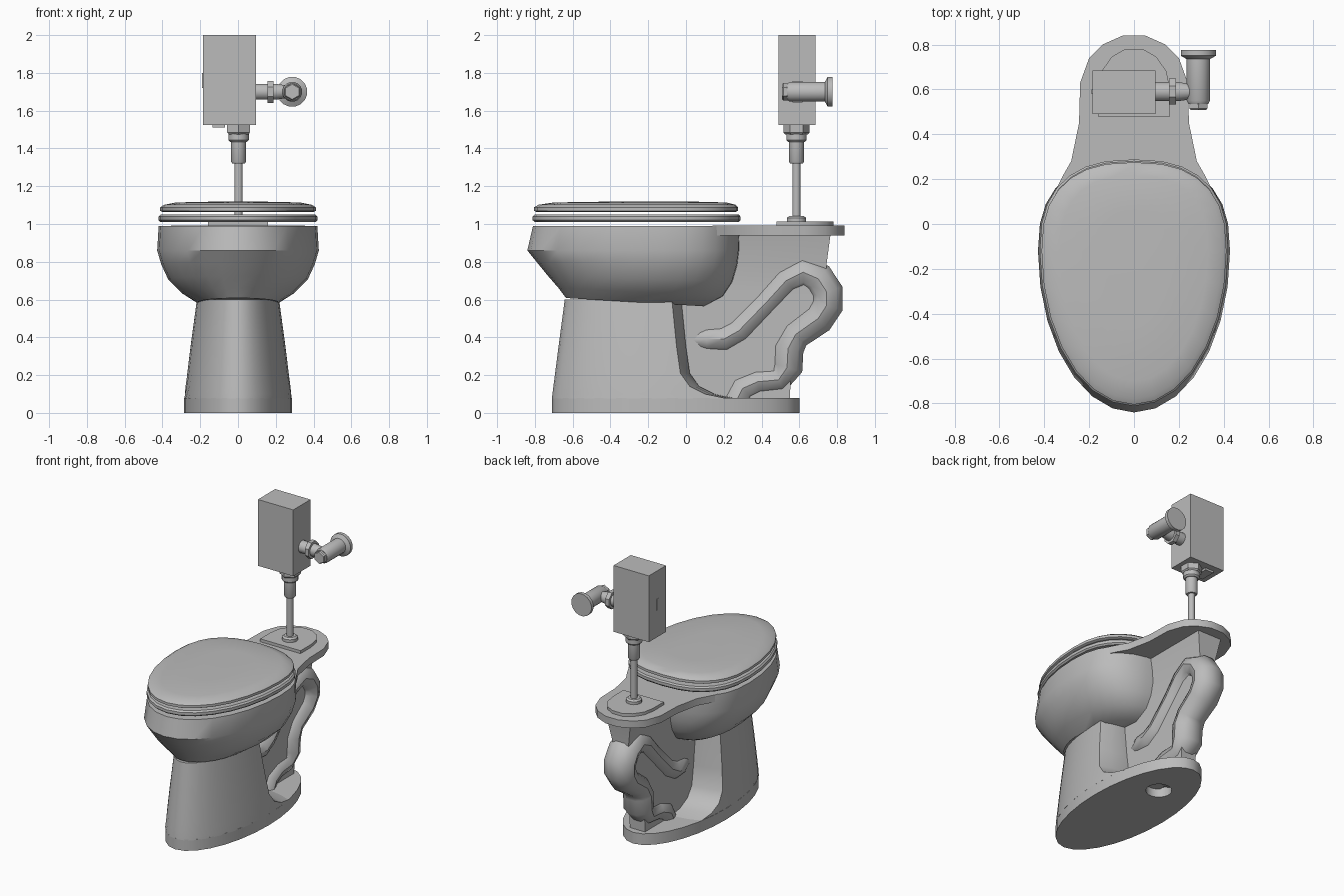
import bpy, bmesh, math
from mathutils import Vector

grey = bpy.data.materials.new("ceramic_grey")
grey.diffuse_color = (0.5, 0.5, 0.5, 1)


def finish(name, bm, angle=32):
    bmesh.ops.recalc_face_normals(bm, faces=bm.faces)
    me = bpy.data.meshes.new(name)
    bm.to_mesh(me)
    bm.free()
    me.materials.append(grey)
    ob = bpy.data.objects.new(name, me)
    bpy.context.collection.objects.link(ob)
    bpy.ops.object.select_all(action='DESELECT')
    ob.select_set(True)
    bpy.context.view_layer.objects.active = ob
    bpy.ops.object.shade_smooth_by_angle(angle=math.radians(angle))
    return ob


def loft(name, rings, closed=False, angle=32):
    """Skin a list of equal-length rings; closed joins last ring to first."""
    bm = bmesh.new()
    vs = [[bm.verts.new(p) for p in r] for r in rings]
    n = len(vs[0])
    pairs = list(zip(vs, vs[1:])) + ([(vs[-1], vs[0])] if closed else [])
    for a, b in pairs:
        for i in range(n):
            j = (i + 1) % n
            bm.faces.new((a[i], a[j], b[j], b[i]))
    if not closed:
        bm.faces.new(vs[0])
        bm.faces.new(vs[-1])
    return finish(name, bm, angle)


def egg(z, w, yf, yb, yc=-0.12, tilt=0.0, e=0.8, n=28):
    """Egg outline: elliptical front, blunter back, optional slope in y."""
    pts = []
    for i in range(n):
        t = 2 * math.pi * i / n
        c, s = math.cos(t), math.sin(t)
        k = e if s > 0 else 1
        x = w * math.copysign(abs(c) ** k, c)
        y = yc + (yb - yc) * s ** k if s > 0 else yc + (yc - yf) * s
        pts.append((x, y, z - tilt * (y + 0.25)))
    return pts


def prism(name, half, z0, z1):
    """Flat plate from the right half of an outline, mirrored in x."""
    out = half + [(-x, y) for x, y in reversed(half)]
    return loft(name, [[(x, y, z) for x, y in out] for z in (z0, z1)])


def turned(name, profile, centre, axis='Z', n=16):
    """Lathe of (distance along axis, radius) pairs."""
    rings = []
    for d, r in profile:
        ring = []
        for i in range(n):
            t = 2 * math.pi * (i + 0.5) / n
            u, v = r * math.cos(t), r * math.sin(t)
            off = {'X': (d, u, v), 'Y': (u, d, v), 'Z': (u, v, d)}[axis]
            ring.append(Vector(centre) + Vector(off))
        rings.append(ring)
    return loft(name, rings)


def box(name, lo, hi):
    rings = [[(lo[0], lo[1], z), (hi[0], lo[1], z), (hi[0], hi[1], z), (lo[0], hi[1], z)]
             for z in (lo[2], hi[2])]
    return loft(name, rings)


# Foot slab with drain hole underneath
foot = loft("foot_slab", [egg(z, 0.285, -0.71, 0.60, -0.055, e=1) for z in (0, 0.08)])
cutter = turned("drain_cutter", [(-0.05, 0.085), (0.07, 0.085)], (0, 0.25, 0), n=20)
cutter.hide_render = True
cutter.hide_viewport = True
hole = foot.modifiers.new("drain_hole", 'BOOLEAN')
hole.operation = 'DIFFERENCE'
hole.object = cutter
hole.solver = 'EXACT'


# Pedestal: elliptical front, cut off at the back and flaring into the foot
def pedestal_ring(z, w, yf, yb, cut):
    yc, b = (yf + yb) / 2, (yb - yf) / 2
    a = math.asin((cut - yc) / b)
    pts = []
    for i in range(21):
        t = math.pi - a + (math.pi + 2 * a) * i / 20
        pts.append((w * math.cos(t), yc + b * math.sin(t), z))
    x = pts[-1][0]
    return pts + [(x * k, cut + d, z) for k, d in
                  ((0.7, 0.03), (0.3, 0.05), (-0.3, 0.05), (-0.7, 0.03))]


loft("pedestal", [pedestal_ring(*r) for r in (
    (0.075, 0.285, -0.71, 0.60, 0.22), (0.10, 0.282, -0.707, 0.59, 0.10),
    (0.14, 0.278, -0.702, 0.58, 0.02), (0.21, 0.269, -0.693, 0.55, -0.03),
    (0.35, 0.252, -0.675, 0.50, -0.05), (0.60, 0.218, -0.642, 0.42, -0.075))])

# Bowl: outer shell, rim, then the basin inside
loft("bowl", [
    egg(0.585, 0.215, -0.635, 0.10, -0.25, 0.06),
    egg(0.64, 0.30, -0.675, 0.20, -0.20, 0.05),
    egg(0.71, 0.37, -0.73, 0.25, -0.16, 0.03),
    egg(0.79, 0.407, -0.79, 0.275, -0.13, 0.015),
    egg(0.86, 0.428, -0.84, 0.285),
    egg(0.99, 0.42, -0.81, 0.29),
    egg(0.99, 0.31, -0.68, 0.12),
    egg(0.90, 0.31, -0.68, 0.12),
    egg(0.78, 0.22, -0.52, 0.02),
    egg(0.70, 0.08, -0.30, -0.06, -0.16)])

# Rear deck behind the bowl
prism("rear_deck", [(0.355, 0.14), (0.32, 0.21), (0.28, 0.28), (0.245, 0.45), (0.24, 0.63),
                    (0.20, 0.74), (0.14, 0.80), (0.05, 0.84)], 0.94, 0.991)

# Central web under the deck, flaring towards the top
web_edge = ((0.06, -0.08, 0.55), (0.06, -0.05, 0.60), (0.56, -0.05, 0.61), (0.50, -0.05, 0.65),
            (0.72, 0.10, 0.74), (0.945, 0.22, 0.765))
loft("web", [[(-h, f, z), (h, f, z), (h, b, z), (-h, b, z)] for z, f, b, h in (
    (0.06, -0.08, 0.55, 0.06), (0.40, -0.08, 0.56, 0.06), (0.56, -0.05, 0.72, 0.06),
    (0.65, 0.08, 0.74, 0.06), (0.78, 0.16, 0.743, 0.065), (0.945, 0.22, 0.765, 0.095))])

# Trapway: swept tube of (y, z, radius)
path = [(-0.03, 0.37, 0.015), (0.04, 0.385, 0.05), (0.11, 0.39, 0.073), (0.20, 0.39, 0.08),
        (0.28, 0.435, 0.078), (0.43, 0.59, 0.076), (0.53, 0.70, 0.08), (0.62, 0.745, 0.088),
        (0.70, 0.71, 0.092), (0.745, 0.64, 0.093), (0.745, 0.57, 0.093), (0.70, 0.50, 0.09),
        (0.58, 0.415, 0.085), (0.54, 0.34, 0.088), (0.535, 0.24, 0.088), (0.49, 0.175, 0.075),
        (0.38, 0.165, 0.075), (0.30, 0.13, 0.08), (0.26, 0.05, 0.08)]
tube = []
for i, (y, z, r) in enumerate(path):
    a, b = path[max(i - 1, 0)], path[min(i + 1, len(path) - 1)]
    t = Vector((b[0] - a[0], b[1] - a[1])).normalized()
    tube.append([])
    for k in range(10):
        g = 2 * math.pi * k / 10
        s = r * math.sin(g)
        tube[-1].append((1.2 * r * math.cos(g), y - t.y * s, z + t.x * s))
loft("trapway", tube, angle=40)

# Seat ring and domed lid
loft("seat", [egg(1.01, 0.41, -0.80, 0.28), egg(1.02, 0.42, -0.812, 0.288),
              egg(1.04, 0.42, -0.812, 0.288), egg(1.05, 0.41, -0.80, 0.28),
              egg(1.05, 0.28, -0.62, 0.10), egg(1.01, 0.28, -0.62, 0.10)], closed=True)
loft("lid", [egg(1.063, 0.40, -0.79, 0.262), egg(1.07, 0.412, -0.805, 0.275),
             egg(1.088, 0.412, -0.805, 0.275), egg(1.102, 0.39, -0.78, 0.262),
             egg(1.114, 0.33, -0.70, 0.215), egg(1.118, 0.15, -0.45, 0.06)])

# Supply plate, pipe and couplings
prism("supply_plate", [(0.16, 0.48), (0.16, 0.60), (0.145, 0.68), (0.10, 0.745),
                       (0.04, 0.78)], 0.985, 1.012)
turned("pipe_collar", [(1.0, 0.052), (1.032, 0.052), (1.042, 0.04)], (0.003, 0.585, 0))
turned("supply_pipe", [(1.0, 0.022), (1.34, 0.022)], (0.003, 0.585, 0))
turned("pipe_sleeve", [(1.32, 0.034), (1.33, 0.04), (1.45, 0.04)], (0.003, 0.585, 0))
turned("lower_nut", [(1.435, 0.046), (1.445, 0.055), (1.485, 0.055)], (0.003, 0.585, 0))
turned("upper_nut", [(1.475, 0.06), (1.485, 0.07), (1.53, 0.07)], (0.003, 0.585, 0), n=6)

# Flush valve box with sensor stud and underside tab
box("valve_box", (-0.185, 0.49, 1.525), (0.095, 0.685, 2.0))
box("side_stud", (-0.19, 0.58, 1.72), (-0.18, 0.60, 1.80))
box("underside_tab", (-0.135, 0.53, 1.51), (-0.07, 0.64, 1.53))

# Side outlet: arm, nut, cross pipe with flange and hex cap
turned("outlet_arm", [(0.09, 0.043), (0.20, 0.043), (0.25, 0.035)], (0, 0.59, 1.70), 'X')
turned("outlet_nut", [(0.157, 0.063), (0.187, 0.063)], (0, 0.59, 1.70), 'X', 8)
turned("cross_pipe", [(0.535, 0.045), (0.55, 0.053), (0.735, 0.053), (0.75, 0.08),
                      (0.775, 0.08)], (0.287, 0, 1.70), 'Y')
turned("hex_cap", [(0.508, 0.04), (0.515, 0.046), (0.54, 0.046)], (0.287, 0, 1.70), 'Y', 6)
